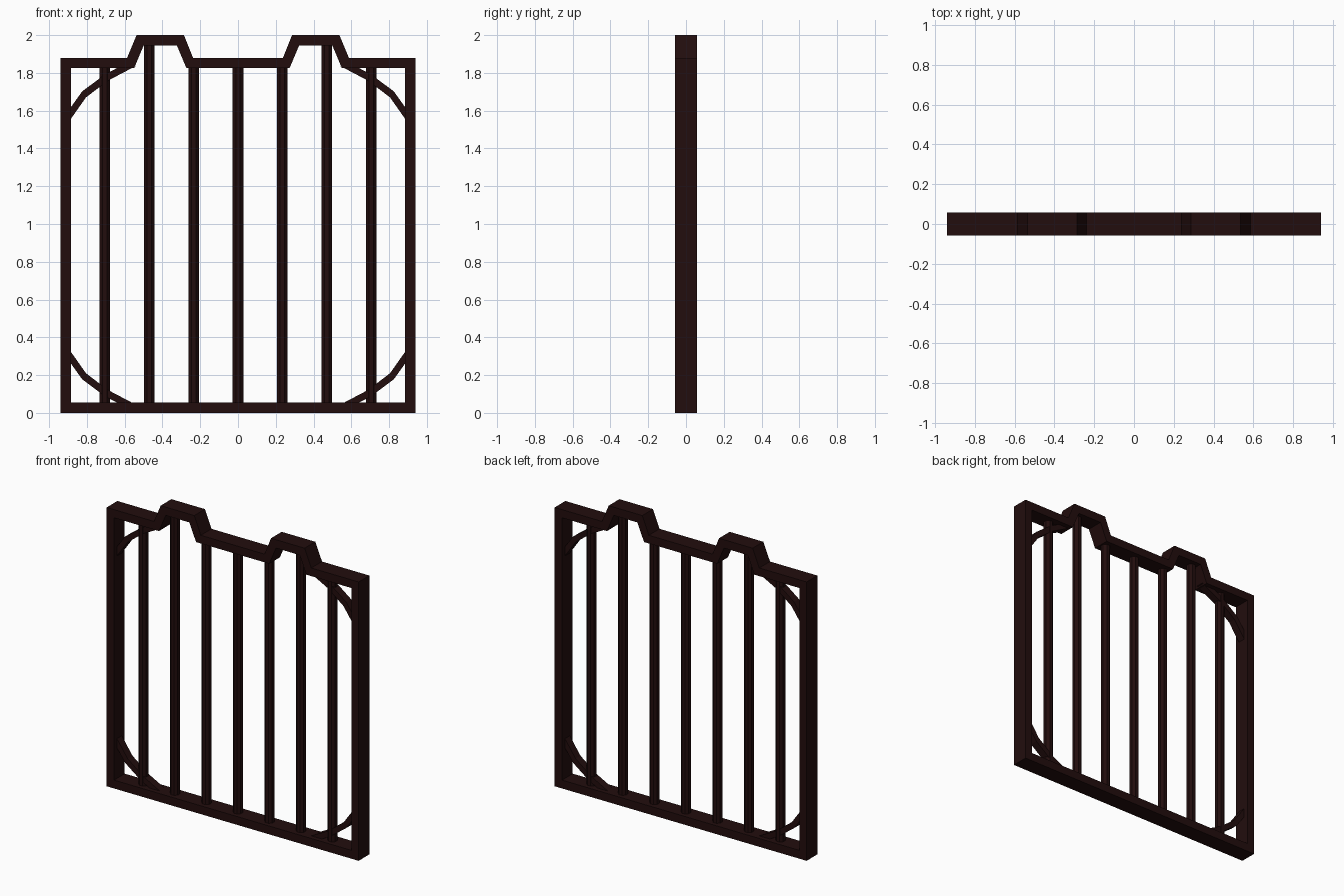
import bpy, bmesh, math

if "Cube" in bpy.data.objects:
    bpy.data.objects.remove(bpy.data.objects["Cube"])

mat = bpy.data.materials.new("dark brown iron")
mat.diffuse_color = (0.016, 0.004, 0.004, 1)
mat.use_nodes = True
mat.node_tree.nodes["Principled BSDF"].inputs["Base Color"].default_value = mat.diffuse_color


def strip(name, outer, inner, depth):
    """Extrude the band between two matching outlines through y."""
    bm = bmesh.new()
    rings = []
    for o, i in zip(outer, inner):
        rings.append([bm.verts.new((p[0], y, p[1])) for p, y in
                      ((o, -depth), (i, -depth), (i, depth), (o, depth))])
    pairs = list(zip(rings, rings[1:]))
    if outer[0] == outer[-1]:
        for v in rings[-1]:
            bm.verts.remove(v)
        pairs[-1] = (rings[-2], rings[0])
    else:
        bm.faces.new(rings[0])
        bm.faces.new(rings[-1])
    for a, b in pairs:
        for k in range(4):
            n = (k + 1) % 4
            bm.faces.new((a[k], a[n], b[n], b[k]))
    bmesh.ops.recalc_face_normals(bm, faces=bm.faces)
    me = bpy.data.meshes.new(name)
    bm.to_mesh(me)
    bm.free()
    me.materials.append(mat)
    ob = bpy.data.objects.new(name, me)
    bpy.context.collection.objects.link(ob)
    return ob


def closed(half):
    """Mirror a right-hand outline across x and close it."""
    pts = half + [(-x, z) for x, z in reversed(half)]
    return pts + pts[:1]


# Outer frame with two raised humps
outer = [(0.94, 0), (0.94, 1.88), (0.587, 1.88), (0.537, 2.0), (0.286, 2.0), (0.238, 1.88)]
inner = [(0.885, 0.056), (0.885, 1.825), (0.55, 1.825), (0.5, 1.944), (0.323, 1.944), (0.275, 1.825)]
inner[-1] = (0.273, 1.825)
strip("gate_frame", closed(outer), closed(inner), 0.057)

# Vertical bars, the taller ones reach into the humps
for n in range(-3, 4):
    top = 1.96 if abs(n) == 2 else 1.84
    bpy.ops.mesh.primitive_cylinder_add(vertices=8, radius=0.0305, depth=top - 0.03,
                                        location=(n * 0.235, 0, (top + 0.03) / 2),
                                        rotation=(0, 0, math.pi / 8))
    bar = bpy.context.object
    bar.name = "vertical_bar"
    bar.data.materials.append(mat)

# Curved braces in the four corners
arc_in = [(0.90, 0.345), (0.805, 0.21), (0.69, 0.122), (0.54, 0.043)]
arc_out = [(0.90, 0.283), (0.825, 0.178), (0.707, 0.09), (0.61, 0.038)]
for sx in (-1, 1):
    for top in (False, True):
        f = lambda p: (sx * p[0], 1.88 - p[1] if top else p[1])
        strip("corner_brace", [f(p) for p in arc_out], [f(p) for p in arc_in], 0.026)
